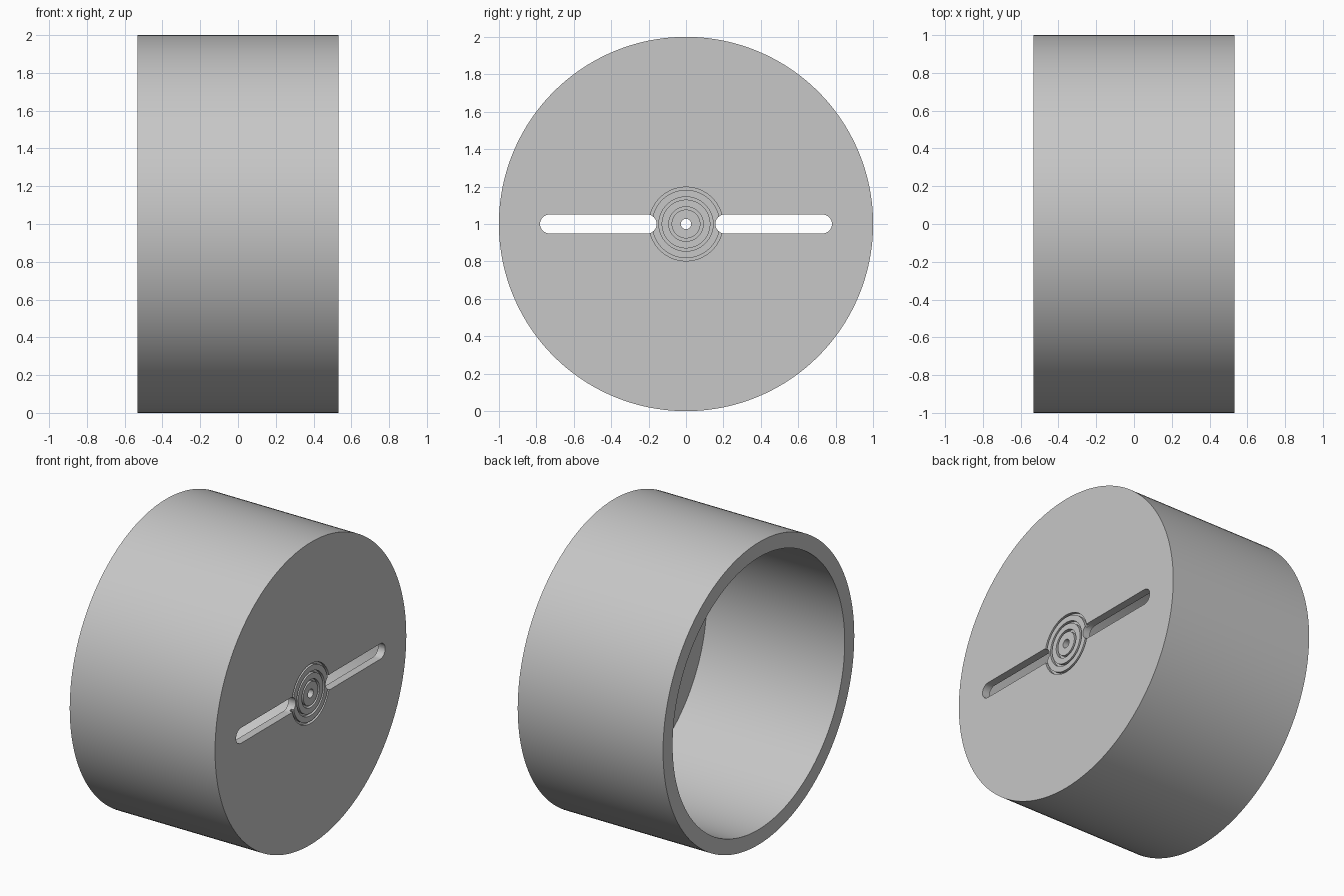
import bpy
import bmesh
import math
from mathutils import Matrix, Vector

cube = bpy.data.objects.get("Cube")
if cube:
    bpy.data.objects.remove(cube, do_unlink=True)

HALF = 0.532      # half length along x
CAP = 0.053       # end wall thickness
INNER = 0.9       # bore radius
HOLE = 0.028      # centre hole radius
GROOVE = 0.02     # depth of the ring grooves
STEPS = 160
AXIS_Z = 1.0

grey = bpy.data.materials.new("plain grey")
grey.use_nodes = True
colour = (0.57, 0.57, 0.57, 1)
grey.diffuse_color = colour
grey.node_tree.nodes["Principled BSDF"].inputs["Base Color"].default_value = colour


def make_object(name, bm):
    bmesh.ops.recalc_face_normals(bm, faces=bm.faces)
    mesh = bpy.data.meshes.new(name)
    bm.to_mesh(mesh)
    bm.free()
    mesh.materials.append(grey)
    obj = bpy.data.objects.new(name, mesh)
    bpy.context.collection.objects.link(obj)
    return obj


def lathe(name, profile):
    """Turn a closed (x, radius) profile about the x axis."""
    bm = bmesh.new()
    verts = [bm.verts.new((x, 0, r)) for x, r in profile]
    edges = [bm.edges.new((v, verts[i - 1])) for i, v in enumerate(verts)]
    bmesh.ops.spin(bm, geom=verts + edges, cent=(0, 0, 0), axis=(1, 0, 0),
                   angle=math.tau, steps=STEPS)
    bmesh.ops.remove_doubles(bm, verts=bm.verts, dist=1e-5)
    bmesh.ops.translate(bm, verts=bm.verts, vec=(0, 0, AXIS_Z))
    return make_object(name, bm)


def slot_cutter(name, start, end, radius, side):
    """Round-ended bar running through the end wall."""
    bm = bmesh.new()
    outline = []
    for centre, turn in ((end - radius, -90), (start + radius, 90)):
        for i in range(17):
            a = math.radians(turn + 180 * i / 16)
            outline.append(bm.verts.new((HALF - 2 * CAP,
                                         side * (centre + radius * math.cos(a)),
                                         AXIS_Z + radius * math.sin(a))))
    face = bm.faces.new(outline)
    top = bmesh.ops.extrude_face_region(bm, geom=[face])["geom"]
    moved = [v for v in top if isinstance(v, bmesh.types.BMVert)]
    bmesh.ops.translate(bm, verts=moved, vec=(3 * CAP, 0, 0))
    return make_object(name, bm)


# Cup: open at -x, closed at +x with a hole and three ring grooves
profile = [(HALF - CAP, HOLE), (HALF - CAP, INNER), (-HALF, INNER),
           (-HALF, 1), (HALF, 1)]
for outer, inner in ((0.197, 0.182), (0.145, 0.13), (0.092, 0.077)):
    profile += [(HALF, outer), (HALF - GROOVE, outer),
                (HALF - GROOVE, inner), (HALF, inner)]
profile.append((HALF, HOLE))
cup = lathe("cup", profile)

# Slots on both sides of the hub
cutters = []
for label, side in (("front_slot_cutter", -1), ("back_slot_cutter", 1)):
    cutter = slot_cutter(label, 0.157, 0.78, 0.051, side)
    cutter.hide_render = True
    cutters.append(cutter)
    mod = cup.modifiers.new(label, "BOOLEAN")
    mod.operation = "DIFFERENCE"
    mod.solver = "EXACT"
    mod.object = cutter

bpy.ops.object.select_all(action="DESELECT")
cup.select_set(True)
bpy.context.view_layer.objects.active = cup
for mod in list(cup.modifiers):
    bpy.ops.object.modifier_apply(modifier=mod.name)
for cutter in cutters:
    bpy.data.objects.remove(cutter, do_unlink=True)
bpy.ops.object.shade_smooth_by_angle(angle=math.radians(30))
